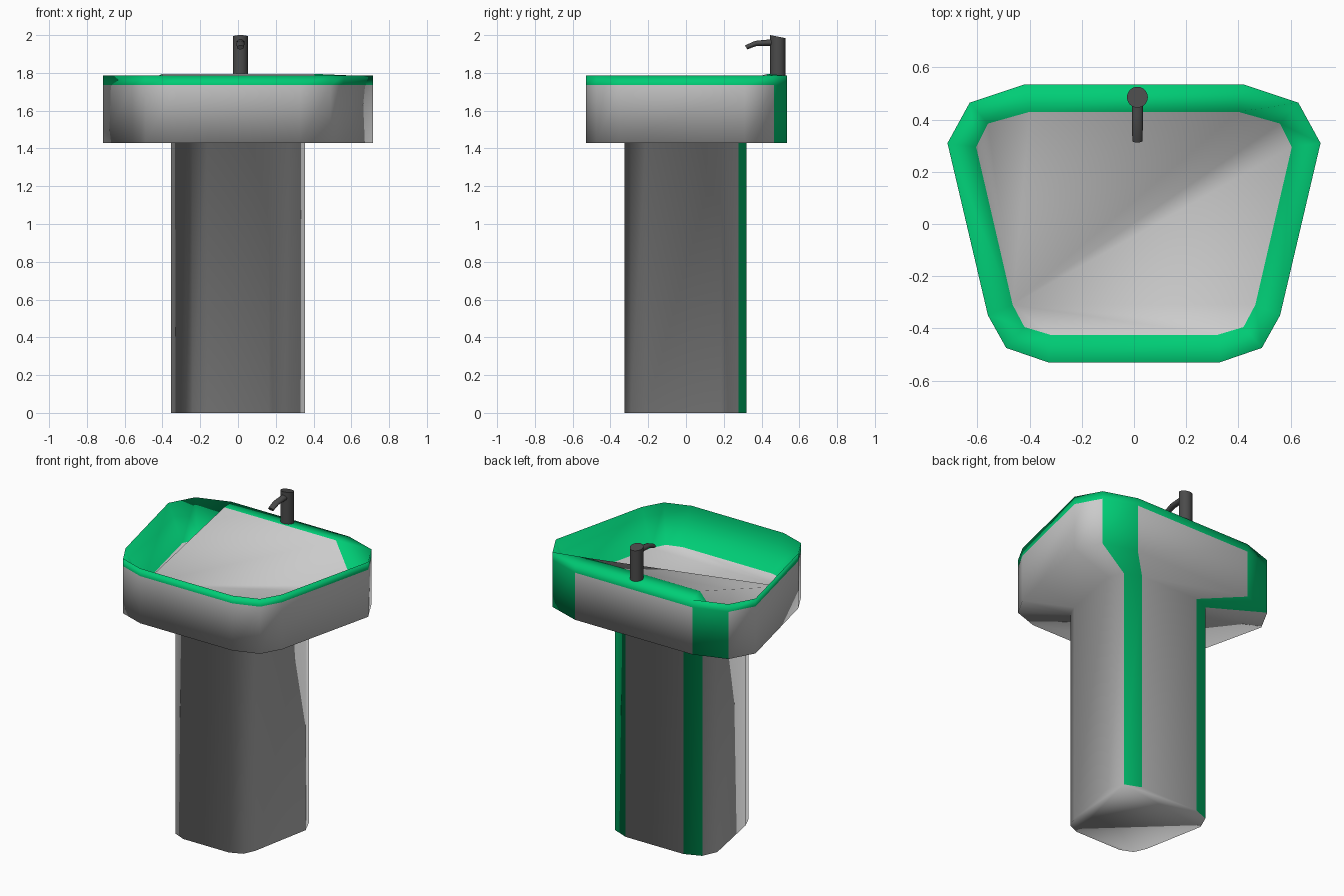
import bpy
import bmesh
import math

if "Cube" in bpy.data.objects:
    bpy.data.objects.remove(bpy.data.objects["Cube"])


def material(name, color):
    mat = bpy.data.materials.new(name)
    mat.diffuse_color = color
    mat.use_nodes = True
    mat.node_tree.nodes["Principled BSDF"].inputs["Base Color"].default_value = mat.diffuse_color
    return mat


grey = material("grey_ceramic", (0.8, 0.8, 0.8, 1))
green = material("green_glaze", (0.0, 0.61, 0.18, 1))
dark = material("dark_metal", (0.07, 0.07, 0.07, 1))


def mirrored(half):
    """Closed counter-clockwise outline from its right half."""
    return half + [(-x, y) for x, y in reversed(half)]


def at_height(outline, z):
    return [(x, y, z) for x, y in outline]


def loft(name, rings, mats, mat_of=None, cap_start=False, cap_end=False, fan_hub=None, angle=45):
    """Skin a stack of equal-sized rings; mat_of(band, side) picks a material."""
    bm = bmesh.new()
    loops = [[bm.verts.new(p) for p in ring] for ring in rings]
    n = len(loops[0])
    for b, (low, high) in enumerate(zip(loops, loops[1:])):
        for i in range(n):
            j = (i + 1) % n
            face = bm.faces.new((low[i], low[j], high[j], high[i]))
            face.material_index = mat_of(b, i) if mat_of else 0
    if cap_start:
        bm.faces.new(loops[0][::-1])
    if cap_end:
        bm.faces.new(loops[-1])
    if fan_hub is not None:
        top = loops[-1]
        for k in range(1, n - 1):
            bm.faces.new((top[fan_hub], top[(fan_hub + k) % n], top[(fan_hub + k + 1) % n]))
    mesh = bpy.data.meshes.new(name)
    bm.to_mesh(mesh)
    bm.free()
    for m in mats:
        mesh.materials.append(m)
    obj = bpy.data.objects.new(name, mesh)
    bpy.context.collection.objects.link(obj)
    bpy.ops.object.select_all(action='DESELECT')
    obj.select_set(True)
    bpy.context.view_layer.objects.active = obj
    if angle is None:
        bpy.ops.object.shade_smooth()
    else:
        bpy.ops.object.shade_smooth_by_angle(angle=math.radians(angle))
    return obj


# Outlines
outer = mirrored([(0.33, -0.53), (0.49, -0.475), (0.56, -0.35),
                  (0.715, 0.31), (0.63, 0.465), (0.42, 0.535)])
inner = mirrored([(0.32, -0.425), (0.42, -0.395), (0.465, -0.31),
                  (0.605, 0.295), (0.56, 0.385), (0.40, 0.43)])
column = [(x * 0.495, y * (0.6 if y > 0 else 0.615)) for x, y in outer]
BACK_CORNERS = (4, 6)

# Pedestal and basin in one smooth skin: column, underside, wall, green rim band,
# green inner wall, and a floor whose back edge rises to the rim.
# The back corners carry a green strip all the way down.
floor = [(x, y, 1.795 if y > 0.42 else 1.56) for x, y in inner]
loft("pedestal_basin",
     [at_height(column, 0), at_height(column, 1.43), at_height(outer, 1.43),
      at_height(outer, 1.735), at_height(outer, 1.785), floor],
     [grey, green], lambda b, i: int(b >= 3 or i in BACK_CORNERS),
     cap_start=True, fan_hub=9, angle=None)

# Tap body with a slanted top
TAP_X, TAP_Y, SIDES = 0.013, 0.486, 24
circle = [(math.cos(2 * math.pi * i / SIDES), math.sin(2 * math.pi * i / SIDES))
          for i in range(SIDES)]
loft("tap_body",
     [[(TAP_X + 0.04 * c, TAP_Y + 0.04 * s, 1.785) for c, s in circle],
      [(TAP_X + 0.04 * c, TAP_Y + 0.04 * s, 1.992 - 0.008 * s) for c, s in circle]],
     [dark], cap_start=True, cap_end=True)

# Tap spout: tapering tube bent down at the tip (y, z, half width, half height, tilt)
stations = [(0.475, 1.961, 0.021, 0.018, 0), (0.42, 1.959, 0.021, 0.016, 4),
            (0.37, 1.956, 0.021, 0.014, 15), (0.318, 1.935, 0.019, 0.012, 28)]
spout = []
for y, z, w, h, tilt in stations:
    t = math.radians(tilt)
    spout.append([(TAP_X + w * c, y - h * s * math.sin(t), z + h * s * math.cos(t))
                  for c, s in circle])
loft("tap_spout", spout, [dark], cap_start=True, cap_end=True)
